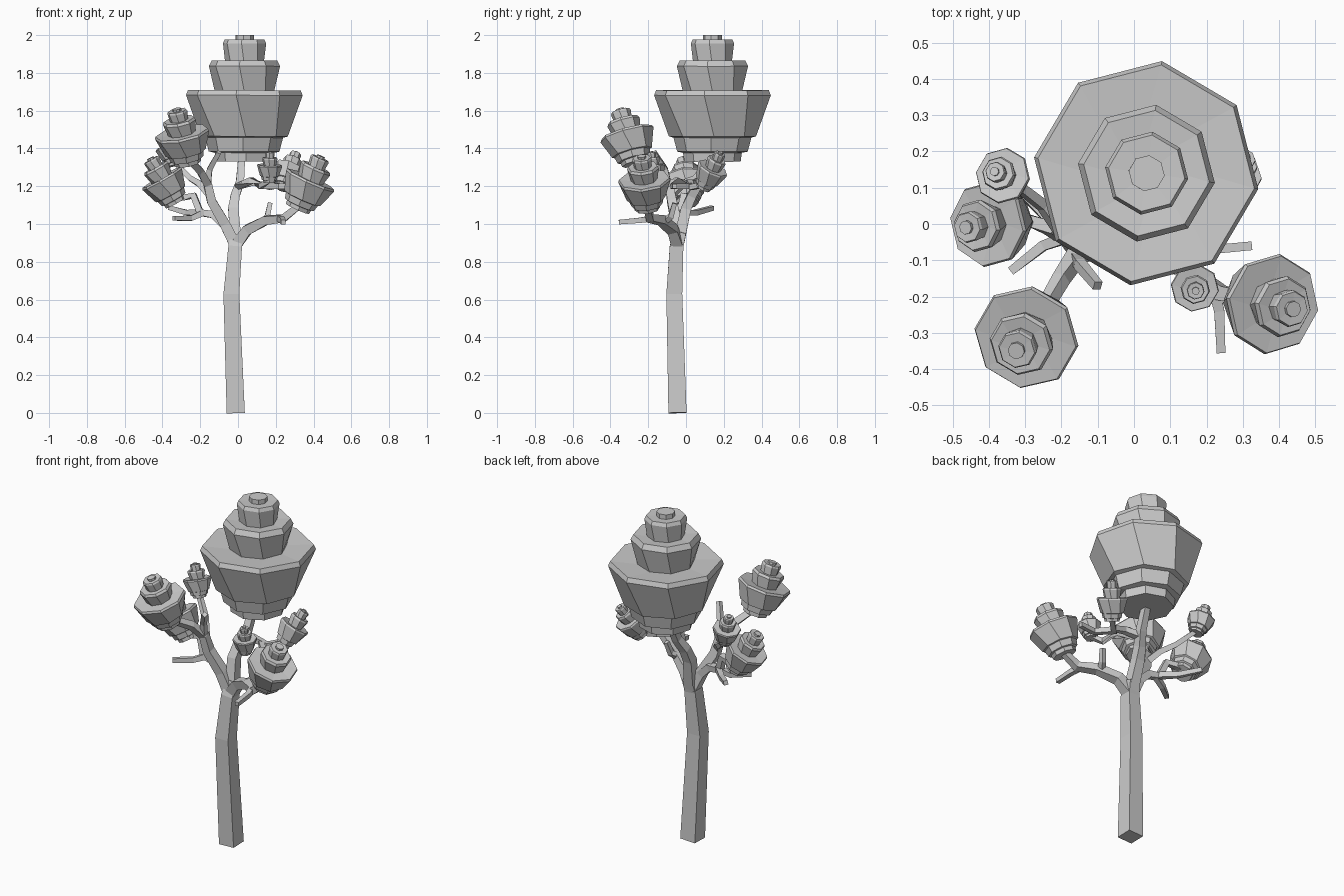
import bpy, bmesh, math
from mathutils import Vector

cube = bpy.data.objects.get("Cube")
if cube:
    bpy.data.objects.remove(cube)

# One plain grey for the whole tree
grey = bpy.data.materials.new("plain_grey")
grey.use_nodes = True
colour = (0.6, 0.6, 0.6, 1)
grey.diffuse_color = colour
grey.node_tree.nodes["Principled BSDF"].inputs["Base Color"].default_value = colour


def loft(name, rings, triangulate=False):
    """Join equal-sized rings of points into a closed, flat-shaded solid."""
    bm = bmesh.new()
    loops = [[bm.verts.new(p) for p in ring] for ring in rings]
    n = len(loops[0])
    for a, b in zip(loops, loops[1:]):
        for i in range(n):
            j = (i + 1) % n
            bm.faces.new((a[i], a[j], b[j], b[i]))
    bm.faces.new(loops[0][::-1])
    bm.faces.new(loops[-1])
    bmesh.ops.recalc_face_normals(bm, faces=bm.faces)
    mesh = bpy.data.meshes.new(name)
    bm.to_mesh(mesh)
    bm.free()
    mesh.materials.append(grey)
    obj = bpy.data.objects.new(name, mesh)
    bpy.context.collection.objects.link(obj)
    return obj


def limb(name, points, r0, r1):
    """Four-sided tapering limb along a path; r is half the width."""
    pts = [Vector(p) for p in points]
    rings = []
    for k, p in enumerate(pts):
        t = (pts[min(k + 1, len(pts) - 1)] - pts[max(k - 1, 0)]).normalized()
        ref = Vector((0, 1, 0)) if abs(t.y) < 0.8 else Vector((0, 0, 1))
        u = (ref - t * ref.dot(t)).normalized()
        v = t.cross(u)
        r = r0 + (r1 - r0) * k / (len(pts) - 1)
        rings.append([p + u * r * a + v * r * b
                      for a, b in ((1, 1), (-1, 1), (-1, -1), (1, -1))])
    return loft(name, rings)


# Stacked-tier crown outline: (radius, height fraction, twist in degrees)
TIERS = [(0.48, 0, 12), (0.5, 0.07, 12), (0.6, 0.08, 6), (0.66, 0.19, 6),
         (0.74, 0.2, 10), (1, 0.525, 0), (0.965, 0.565, 0), (0.5, 0.55, 8),
         (0.61, 0.755, 0), (0.56, 0.8, 0), (0.33, 0.79, 6),
         (0.37, 0.935, 0), (0.34, 0.965, 0), (0.16, 0.96, 0), (0.16, 1, 0)]


def crown(name, base, top, radius):
    """Eight-sided crown of stacked tiers leaning from base to top."""
    base, axis = Vector(base), Vector(top) - Vector(base)
    turn = Vector((0, 0, 1)).rotation_difference(axis)
    rings = []
    for r, h, twist in TIERS:
        ring = []
        for i in range(8):
            a = math.radians(i * 45 - 8 + twist)
            flat = Vector((math.cos(a), math.sin(a), 0)) * r * radius
            ring.append(base + axis * h + turn @ flat)
        rings.append(ring)
    return loft(name, rings)


# Trunk
limb("trunk", [(-.012, -.045, 0), (-.035, -.062, .63), (-.015, -.05, .88),
               (-.005, -.03, .96)], .048, .03)

# Main boughs
limb("centre_bough", [(-.01, -.04, .9), (-.025, 0, 1.08), (-.015, .03, 1.15),
                      (.01, .07, 1.22), (.02, .13, 1.36)], .03, .018)
limb("left_side_bough", [(-.01, -.045, .89), (.05, -.07, .97), (.15, -.13, 1.02),
                         (.24, -.19, 1.03), (.34, -.21, 1.11)], .03, .017)
limb("right_side_bough", [(-.015, -.045, .89), (-.07, -.05, 1.0), (-.14, -.075, 1.12),
                          (-.16, -.09, 1.21), (-.2, -.15, 1.28), (-.27, -.27, 1.35)],
     .03, .016)
limb("low_right_bough", [(-.06, -.045, .98), (-.13, -.04, 1.05), (-.2, -.03, 1.06),
                         (-.235, -.01, 1.15), (-.29, .01, 1.14), (-.34, .01, 1.13)],
     .022, .014)

# Smaller branches that carry the little crowns
limb("front_branch", [(0, .04, 1.2), (.07, -.05, 1.23), (.12, -.12, 1.2),
                      (.165, -.165, 1.23)], .018, .012)
limb("back_left_branch", [(.005, .05, 1.2), (.08, .02, 1.22), (.17, .03, 1.195),
                          (.24, .1, 1.21)], .018, .013)
limb("back_right_branch", [(-.15, -.085, 1.15), (-.2, -.02, 1.21), (-.25, .05, 1.24),
                           (-.34, .12, 1.33)], .018, .012)

# Bare twigs
twigs = [[(.13, -.12, 1.01), (.155, -.08, 1.04), (.17, -.06, 1.11)],
         [(.22, -.18, 1.03), (.235, -.24, 1.02), (.24, -.355, 1.01)],
         [(.14, .02, 1.2), (.22, -.07, 1.2), (.325, -.06, 1.2)],
         [(-.18, -.035, 1.06), (-.25, -.06, 1.03), (-.34, -.13, 1.03)],
         [(-.19, -.03, 1.06), (-.27, .05, 1.06), (-.36, .14, 1.085)],
         [(-.16, -.09, 1.2), (-.15, -.11, 1.29), (-.1, -.17, 1.38)]]
for i, path in enumerate(twigs, 1):
    limb(f"twig_{i}", path, .016, .012)

# Crowns
crown("main_crown", (.032, .14, 1.33), (.035, .14, 2), .312)
crown("front_right_crown", (-.265, -.27, 1.32), (-.325, -.35, 1.61), .147)
crown("right_crown", (-.33, .01, 1.11), (-.465, -.01, 1.35), .12)
crown("back_right_crown", (-.335, .12, 1.31), (-.385, .145, 1.49), .078)
crown("back_left_crown", (.23, .09, 1.19), (.31, .185, 1.38), .085)
crown("front_left_crown", (.315, -.205, 1.08), (.44, -.235, 1.36), .14)
crown("front_crown", (.165, -.165, 1.22), (.17, -.185, 1.385), .067)
